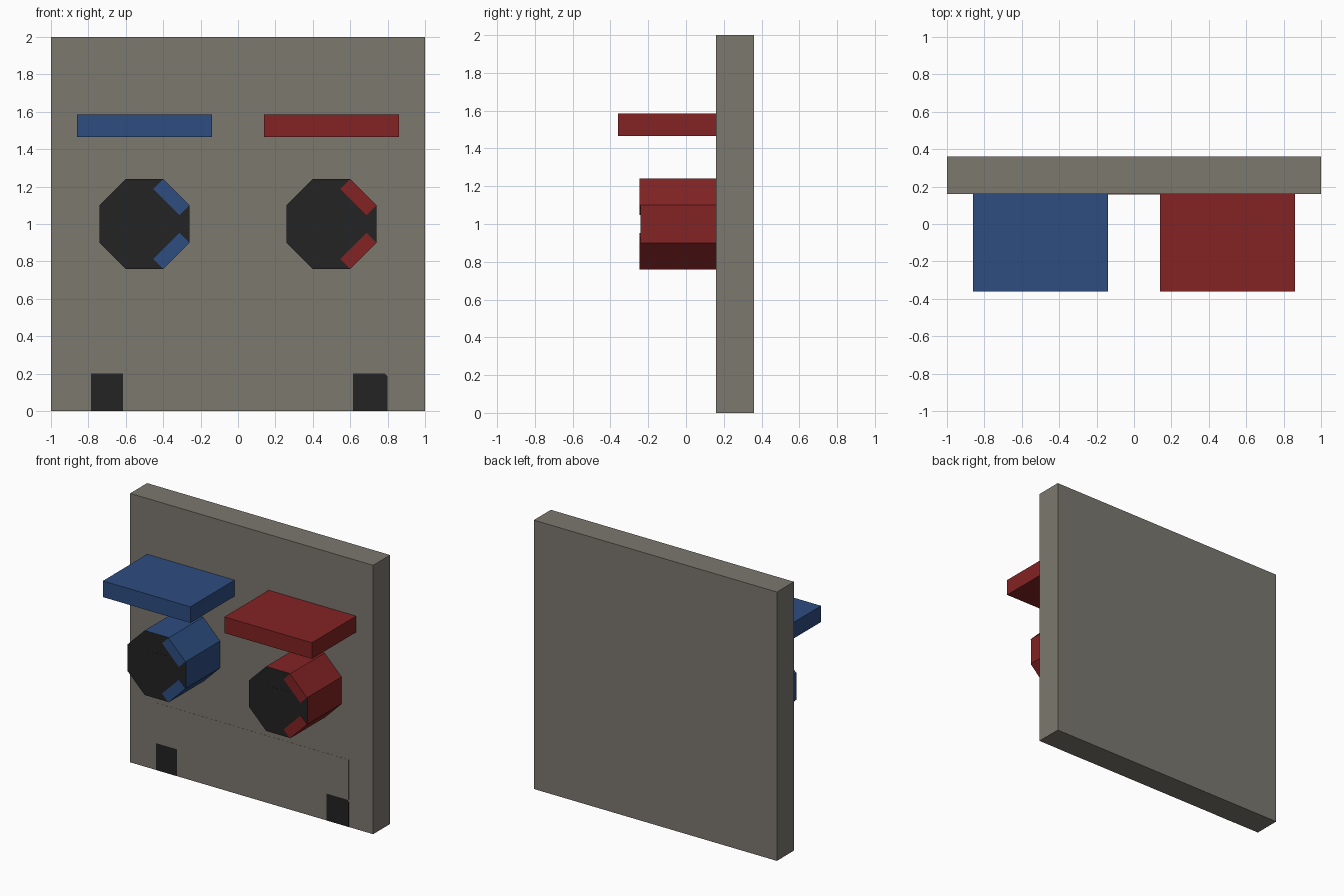
import bpy
import bmesh
from mathutils import Matrix, Vector

if "Cube" in bpy.data.objects:
    bpy.data.objects.remove(bpy.data.objects["Cube"], do_unlink=True)


def make_material(name, rgb):
    linear = [((c / 255 + 0.055) / 1.055) ** 2.4 for c in rgb] + [1]
    mat = bpy.data.materials.new(name)
    mat.use_nodes = True
    mat.diffuse_color = linear
    mat.node_tree.nodes["Principled BSDF"].inputs["Base Color"].default_value = linear
    return mat


grey = make_material("warm grey", (124, 120, 111))
dark = make_material("charcoal", (35, 35, 35))
blue = make_material("blue", (46, 77, 129))
red = make_material("red", (131, 35, 36))


def finish(name, bm, *mats):
    bmesh.ops.recalc_face_normals(bm, faces=bm.faces)
    mesh = bpy.data.meshes.new(name)
    bm.to_mesh(mesh)
    bm.free()
    for mat in mats:
        mesh.materials.append(mat)
    obj = bpy.data.objects.new(name, mesh)
    bpy.context.collection.objects.link(obj)
    return obj


def box(name, mat, x, y, z):
    """Box spanning the given (low, high) ranges."""
    low, high = Vector((x[0], y[0], z[0])), Vector((x[1], y[1], z[1]))
    bm = bmesh.new()
    bmesh.ops.create_cube(bm, size=1)
    bmesh.ops.scale(bm, vec=high - low, verts=bm.verts)
    bmesh.ops.translate(bm, vec=(low + high) / 2, verts=bm.verts)
    return finish(name, bm, mat)


def prism(name, mats, outline, y0, y1):
    """Extrude an (x, z) outline along y; the second material covers the front."""
    bm = bmesh.new()
    face = bm.faces.new([bm.verts.new((x, y0, z)) for x, z in outline])
    extruded = bmesh.ops.extrude_face_region(bm, geom=[face], use_keep_orig=True)
    moved = [v for v in extruded["geom"] if isinstance(v, bmesh.types.BMVert)]
    bmesh.ops.translate(bm, vec=(0, y1 - y0, 0), verts=moved)
    bm.normal_update()
    for f in bm.faces:
        if len(mats) > 1 and f.calc_center_median().y < y0 + 0.001:
            f.material_index = 1
    return finish(name, bm, *mats)


FRONT = 0.16   # front surface of the board
NOSE = -0.24   # front surface of the barrels

# Upright board
box("board", grey, (-1, 1), (FRONT, 0.36), (0, 2))

for side, cx, colour in (("right", -0.5, blue), ("left", 0.5, red)):
    # Shelf
    box(side + "_shelf", colour, (cx - 0.36, cx + 0.36), (-0.36, FRONT), (1.465, 1.585))

    # Eight-sided barrel with a dark front
    a, b = 0.1, 0.24
    ring = [(a, b), (b, a), (b, -a), (a, -b), (-a, -b), (-b, -a), (-b, a), (-a, b)]
    prism(side + "_barrel", (colour, dark),
          [(cx + x, 1 + z) for x, z in ring], NOSE, FRONT)
    box(side + "_barrel_centre", dark, (cx - a, cx + a), (NOSE - 0.001, NOSE), (0.9, 1.1))

    # Coloured diagonal slabs along the barrel
    t = 0.053
    for label, s in (("upper", 1), ("lower", -1)):
        slab = [(a, b), (b, a), (b - t, a - t), (a - t, b - t)]
        prism(side + "_" + label + "_slab", (colour,),
              [(cx + x, 1 + s * z) for x, z in slab], NOSE - 0.006, FRONT)

# Flush lower panel and dark feet
box("lower_panel", grey, (-0.8, 0.8), (FRONT - 0.001, FRONT), (0.2, 0.5))
box("right_foot", dark, (-0.785, -0.615), (FRONT - 0.001, FRONT), (0, 0.2))
prism("left_foot", (dark,),
      [(0.615, 0), (0.8, 0), (0.8, 0.185), (0.785, 0.2), (0.615, 0.2)], FRONT - 0.001, FRONT)
